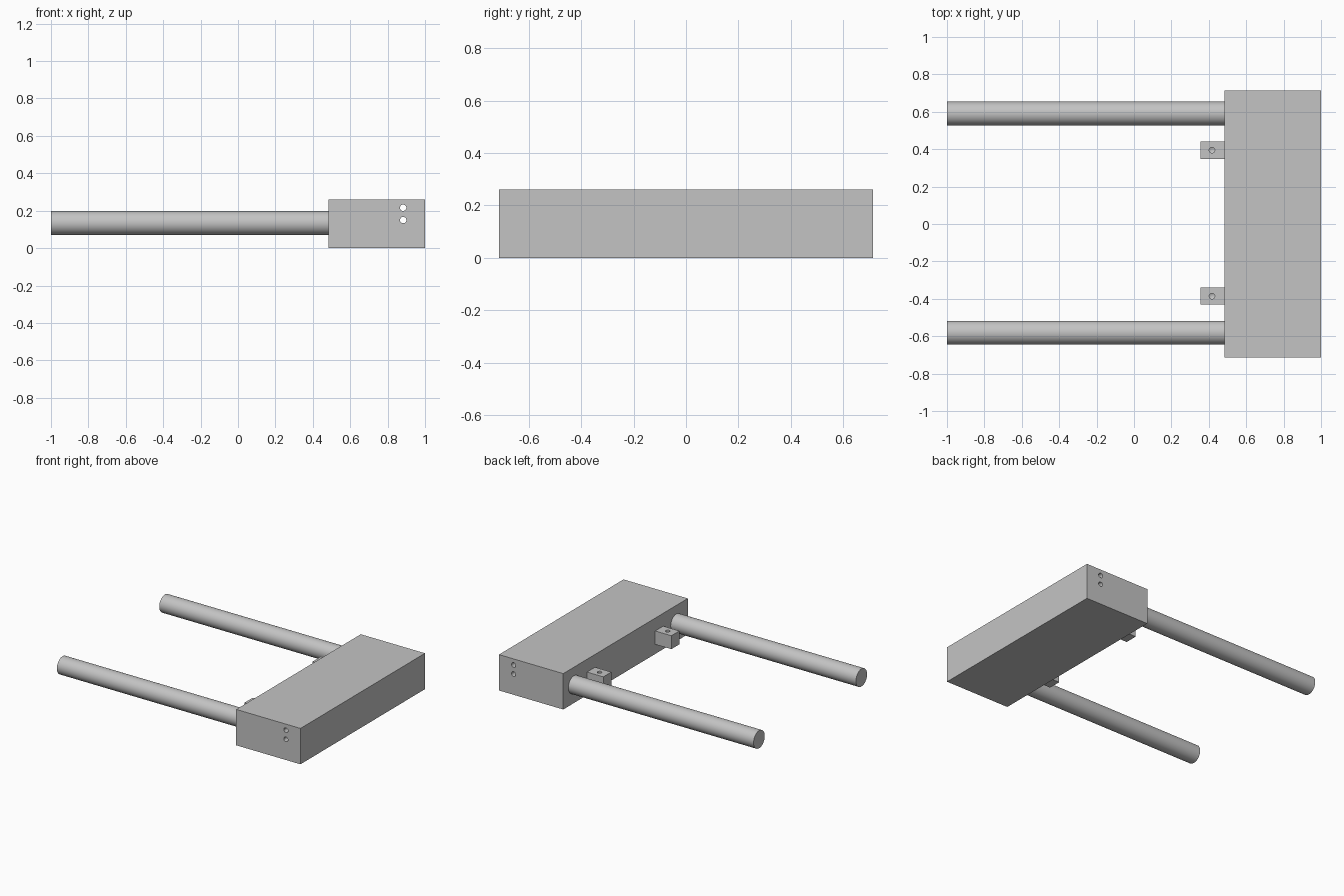
import bpy
import bmesh
from math import pi
from mathutils import Matrix, Vector

cube = bpy.data.objects.get("Cube")
if cube:
    bpy.data.objects.remove(cube, do_unlink=True)

GREY = (0.55, 0.55, 0.55, 1.0)
grey = bpy.data.materials.new("light_grey")
grey.use_nodes = True
grey.diffuse_color = GREY
grey.node_tree.nodes["Principled BSDF"].inputs["Base Color"].default_value = GREY


def finish(name, bm):
    mesh = bpy.data.meshes.new(name)
    bm.to_mesh(mesh)
    bm.free()
    mesh.materials.append(grey)
    obj = bpy.data.objects.new(name, mesh)
    bpy.context.collection.objects.link(obj)
    return obj


def box(name, low, high):
    low, high = Vector(low), Vector(high)
    bm = bmesh.new()
    place = Matrix.Translation((low + high) / 2) @ Matrix.Diagonal((high - low).to_4d())
    bmesh.ops.create_cube(bm, size=1, matrix=place)
    return finish(name, bm)


def cylinder(name, center, radius, length, axis, sides=48, tip=0):
    turn = {"X": Matrix.Rotation(pi / 2, 4, "Y"),
            "Y": Matrix.Rotation(pi / 2, 4, "X"),
            "Z": Matrix.Identity(4)}[axis]
    bm = bmesh.new()
    bmesh.ops.create_cone(bm, cap_ends=True, segments=sides, radius1=radius,
                          radius2=radius, depth=length)
    if tip:  # drill point on the lower end
        bottom = min(bm.faces, key=lambda f: f.calc_center_median().z)
        point = bmesh.ops.poke(bm, faces=[bottom])["verts"][0]
        point.co.z -= tip
    bm.transform(Matrix.Translation(center) @ turn)
    return finish(name, bm)


def smooth(obj):
    bpy.ops.object.select_all(action="DESELECT")
    obj.select_set(True)
    bpy.context.view_layer.objects.active = obj
    bpy.ops.object.shade_smooth_by_angle(angle=pi / 6)


def drill(obj, cutters):
    bpy.ops.object.select_all(action="DESELECT")
    bpy.context.view_layer.objects.active = obj
    obj.select_set(True)
    for cutter in cutters:
        cutter.hide_render = True
        mod = obj.modifiers.new("hole", "BOOLEAN")
        mod.operation = "DIFFERENCE"
        mod.solver = "EXACT"
        mod.object = cutter
        bpy.ops.object.modifier_apply(modifier=mod.name)
        bpy.data.objects.remove(cutter, do_unlink=True)
    smooth(obj)


# Main block with two cross holes running its full length
FACE_X = 0.485
block = box("main_block", (FACE_X, -0.713, 0), (1, 0.713, 0.26))
drill(block, [cylinder("cross_hole", (0.883, 0, z), 0.017, 2, "Y", 32)
              for z in (0.15, 0.216)])

# Rods and drilled tabs, paired on each side of a slightly offset line
OFFSET = 0.0045
for side, label in ((1, "back"), (-1, "front")):
    rod = cylinder(label + "_rod", ((FACE_X - 1) / 2, OFFSET + side * 0.586, 0.134),
                   0.064, FACE_X + 1, "X", 64)
    smooth(rod)

    y = OFFSET + side * 0.39
    tab = box(label + "_tab", (0.355, y - 0.046, 0.07), (FACE_X, y + 0.046, 0.167))
    drill(tab, [cylinder("tab_hole", (0.417, y, 0.167), 0.015, 0.1, "Z", 32, 0.008)])
